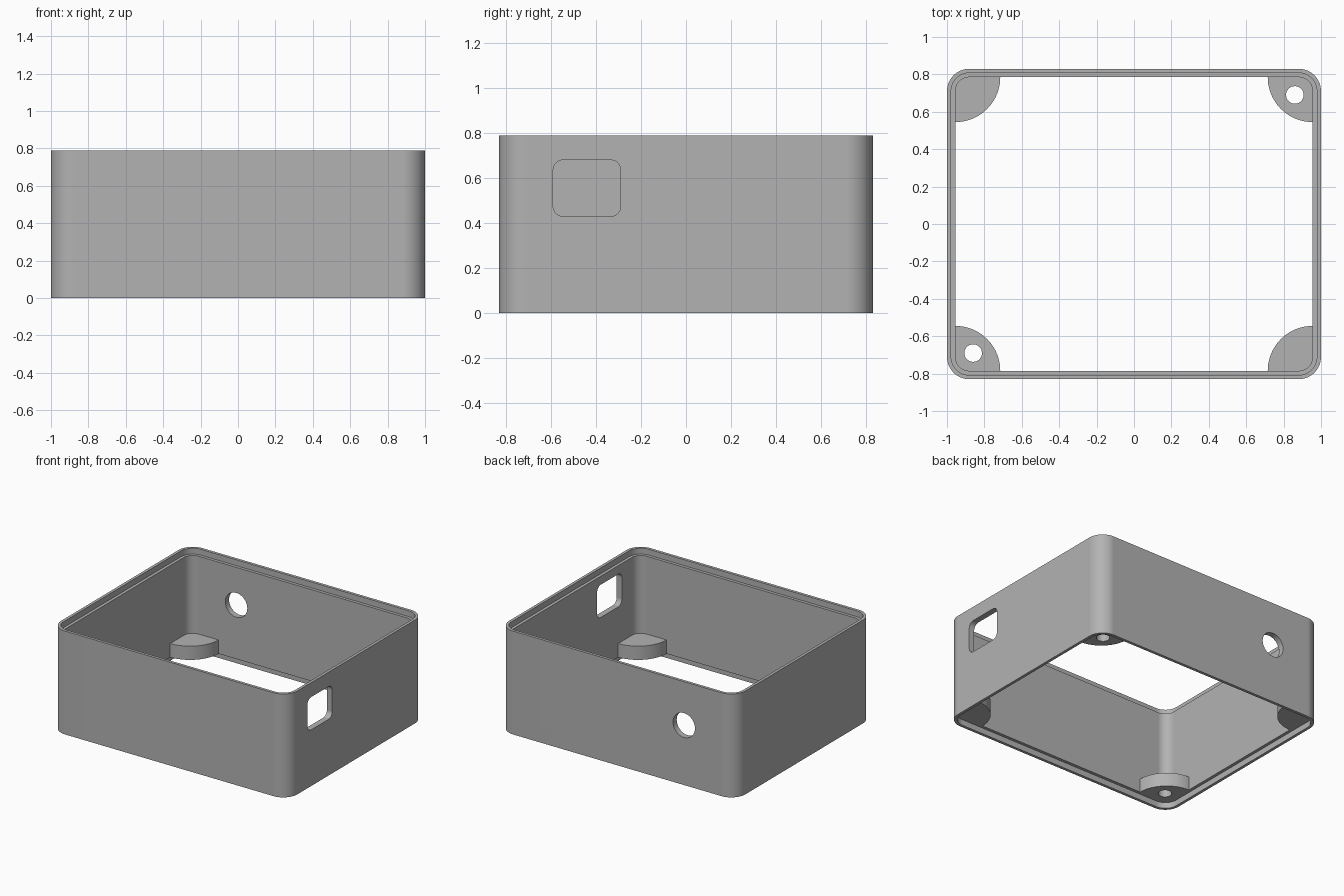
import bpy
import bmesh
from math import cos, sin, pi, radians

if "Cube" in bpy.data.objects:
    bpy.data.objects.remove(bpy.data.objects["Cube"])

HALF_X, HALF_Y, HEIGHT, RADIUS = 1.0, 0.83, 0.79, 0.12
WALL, LIP, STEP = 0.045, 0.022, 0.045

grey = bpy.data.materials.new("plain grey")
grey.use_nodes = True
grey.diffuse_color = (0.45, 0.45, 0.45, 1)
grey.node_tree.nodes["Principled BSDF"].inputs["Base Color"].default_value = grey.diffuse_color


def arc(cx, cy, r, start, end, steps):
    angles = [radians(start + (end - start) * i / steps) for i in range(steps + 1)]
    return [(cx + r * cos(a), cy + r * sin(a)) for a in angles]


def rounded_rect(hx, hy, r, cx=0, cy=0, steps=14):
    corners = [(1, 1, 0), (-1, 1, 90), (-1, -1, 180), (1, -1, 270)]
    return [p for sx, sy, a in corners
            for p in arc(cx + sx * (hx - r), cy + sy * (hy - r), r, a, a + 90, steps)]


def finish(bm, name):
    bmesh.ops.recalc_face_normals(bm, faces=bm.faces)
    mesh = bpy.data.meshes.new(name)
    bm.to_mesh(mesh)
    bm.free()
    obj = bpy.data.objects.new(name, mesh)
    bpy.context.collection.objects.link(obj)
    mesh.materials.append(grey)
    return obj


def prism(name, points, low, high, place):
    """Extrude a 2D outline; place maps (u, v, depth) to a position."""
    bm = bmesh.new()
    rings = [[bm.verts.new(place(u, v, d)) for u, v in points] for d in (low, high)]
    for ring in rings:
        bm.faces.new(ring)
    n = len(points)
    for i in range(n):
        j = (i + 1) % n
        bm.faces.new((rings[0][i], rings[0][j], rings[1][j], rings[1][i]))
    return finish(bm, name)


def activate(obj):
    bpy.ops.object.select_all(action='DESELECT')
    obj.select_set(True)
    bpy.context.view_layer.objects.active = obj


def cut(obj, cutter):
    activate(obj)
    mod = obj.modifiers.new("cut", 'BOOLEAN')
    mod.operation = 'DIFFERENCE'
    mod.solver = 'EXACT'
    mod.object = cutter
    bpy.ops.object.modifier_apply(modifier=mod.name)
    bpy.data.objects.remove(cutter)


def smooth(obj):
    activate(obj)
    bpy.ops.object.shade_smooth_by_angle(angle=radians(30))
    weighted = obj.modifiers.new("even shading", 'WEIGHTED_NORMAL')
    weighted.keep_sharp = True


# Wall frame: closed cross-section with a rebate at the top and the bottom
section = [(0, 0), (0, HEIGHT), (LIP, HEIGHT), (LIP, HEIGHT - STEP),
           (WALL, HEIGHT - STEP), (WALL, STEP), (LIP, STEP), (LIP, 0)]
bm = bmesh.new()
rings = [[bm.verts.new((x, y, z)) for x, y in rounded_rect(HALF_X - o, HALF_Y - o, RADIUS - o)]
         for o, z in section]
for k, ring in enumerate(rings):
    above = rings[(k + 1) % len(rings)]
    for i in range(len(ring)):
        j = (i + 1) % len(ring)
        bm.faces.new((ring[i], ring[j], above[j], above[i]))
walls = finish(bm, "wall_frame")

# Rounded window in the left wall and round port in the back wall
cut(walls, prism("window_cutter", rounded_rect(0.15, 0.125, 0.045, -0.44, 0.555, 8),
                 0.9, 1.1, lambda u, v, d: (d, u, v)))
cut(walls, prism("port_cutter", arc(-0.564, 0.457, 0.093, 0, 360, 40)[:-1],
                 0.7, 0.95, lambda u, v, d: (u, d, v)))
smooth(walls)

# Corner gussets; two opposite ones have a screw hole
ix, iy, ir = HALF_X - WALL, HALF_Y - WALL, RADIUS - WALL
outline = arc(ix, iy, 0.24, 180, 270, 24) + arc(ix - ir, iy - ir, ir, 0, 90, 14)
for name, sx, sy in [("back_left", 1, 1), ("back_right", -1, 1),
                     ("front_right", -1, -1), ("front_left", 1, -1)]:
    def mirror(u, v, d):
        return (sx * u, sy * v, d)
    gusset = prism(name + "_gusset", outline, STEP, 0.15, mirror)
    if sx == sy:
        cut(gusset, prism("screw_cutter", arc(0.86, 0.69, 0.047, 0, 360, 32)[:-1],
                          0, 0.3, mirror))
    smooth(gusset)
